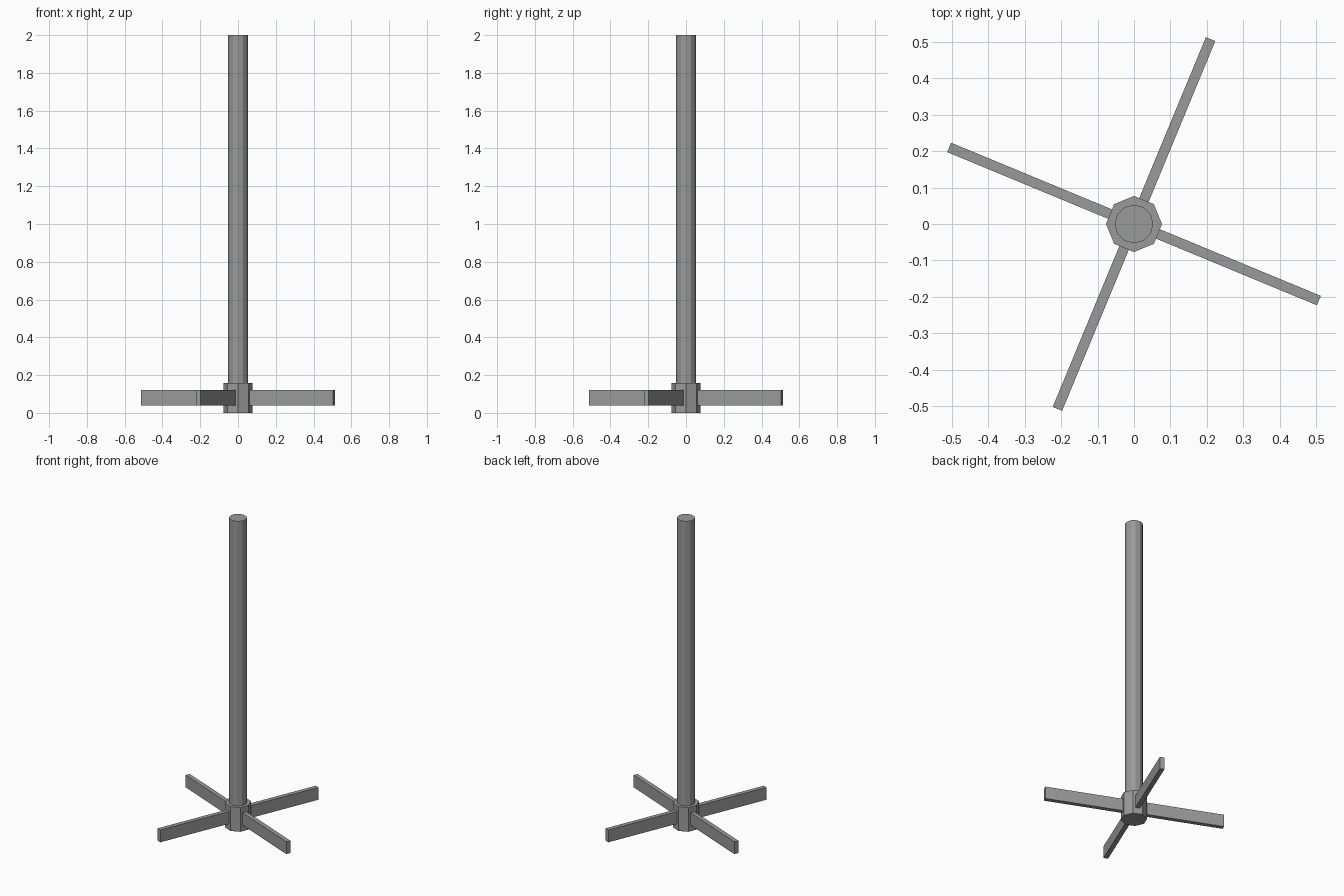
import bpy
import math
from mathutils import Matrix, Vector

if "Cube" in bpy.data.objects:
    bpy.data.objects.remove(bpy.data.objects["Cube"])

metal = bpy.data.materials.new("grey_metal")
metal.diffuse_color = (0.32, 0.32, 0.32, 1)
metal.use_nodes = True
metal.node_tree.nodes["Principled BSDF"].inputs["Base Color"].default_value = metal.diffuse_color


def prism(name, sides, radius, z0, z1):
    """Upright flat-faced prism with a corner on the x axis."""
    bpy.ops.mesh.primitive_cylinder_add(
        vertices=sides, radius=radius, depth=z1 - z0, location=(0, 0, (z0 + z1) / 2))
    ob = bpy.context.object
    ob.name = name
    ob.data.materials.append(metal)
    return ob


# Central pole and the octagonal hub it stands in
prism("pole", 12, 0.053, 0.15, 2.0)
prism("hub", 8, 0.077, 0.0, 0.157)

# Four flat legs, each leaving the middle of a hub face
INNER, OUTER, WIDTH, Z0, Z1 = 0.06, 0.55, 0.028, 0.04, 0.12
for i in range(4):
    bpy.ops.mesh.primitive_cube_add(size=1)
    leg = bpy.context.object
    leg.name = f"leg_{i + 1}"
    leg.data.transform(
        Matrix.Rotation(math.radians(67.5 + 90 * i), 4, 'Z')
        @ Matrix.Translation(Vector(((INNER + OUTER) / 2, 0, (Z0 + Z1) / 2)))
        @ Matrix.Diagonal((OUTER - INNER, WIDTH, Z1 - Z0, 1)))
    leg.data.materials.append(metal)
